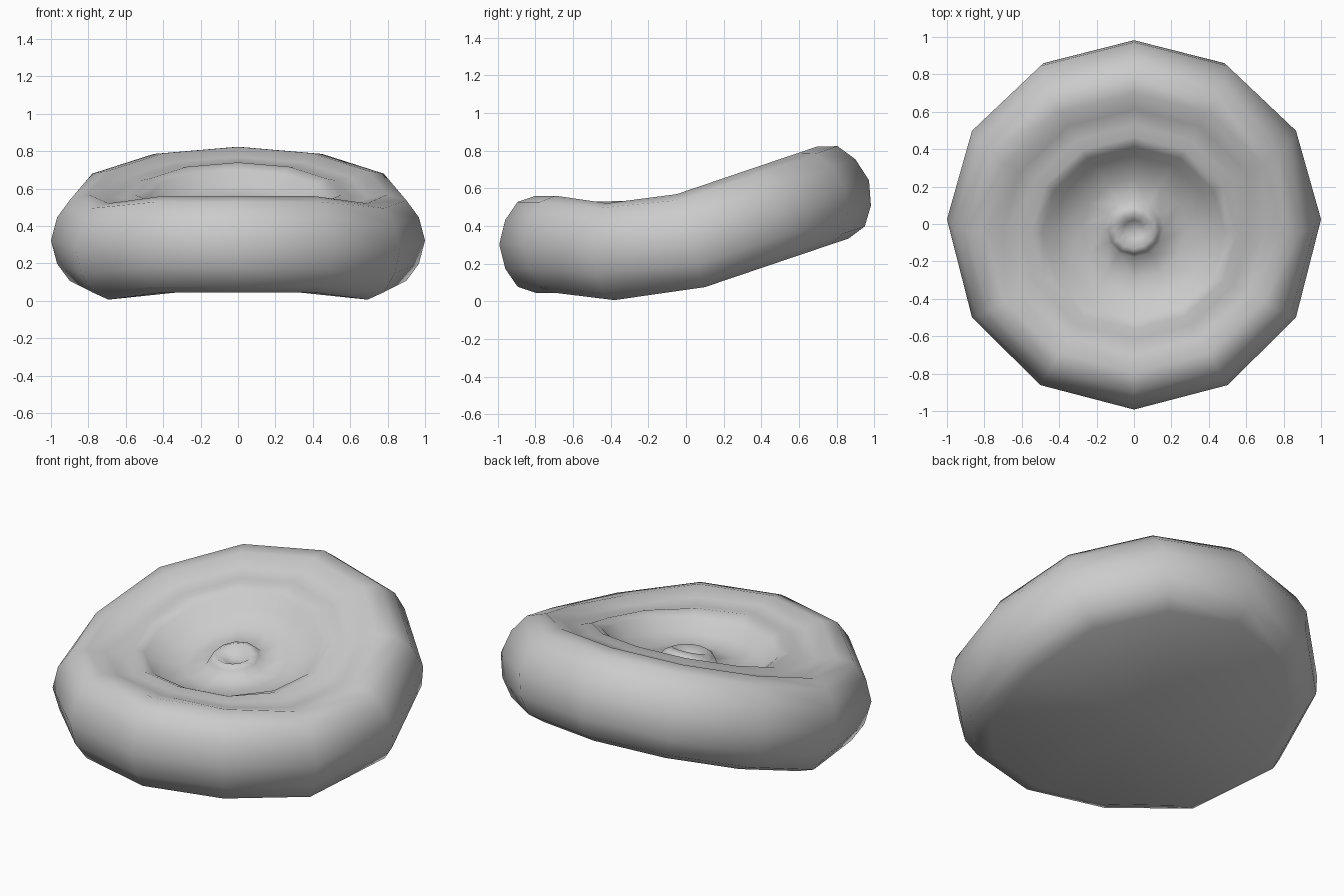
import bpy, bmesh, math

if "Cube" in bpy.data.objects:
    bpy.data.objects.remove(bpy.data.objects["Cube"])

SIDES = 12
# Cross-section (radius, height from mid plane): top centre dimple to underside
PROFILE = [(0.055, 0.185), (0.10, 0.215), (0.135, 0.195), (0.16, 0.155), (0.28, 0.15),
           (0.42, 0.175), (0.49, 0.235), (0.55, 0.255), (0.61, 0.235), (0.70, 0.235),
           (0.80, 0.258), (0.90, 0.225), (0.967, 0.13), (1.0, 0.0),
           (0.967, -0.13), (0.90, -0.225), (0.80, -0.258)]

# Bend of the mid plane: (distance, y, z, tilt in degrees)
BEND = [(-1.0, -0.992, 0.303, 0), (-0.69, -0.69, 0.303, 0), (-0.40, -0.40, 0.264, 4.3),
        (0.0, 0.025, 0.3225, 17), (0.15, 0.167, 0.371, 18.7), (1.0, 0.972, 0.643, 18.7)]


def bend(x, s, h):
    s = max(-1.0, min(1.0, s))
    for a, b in zip(BEND, BEND[1:]):
        if s <= b[0] + 1e-9:
            t = (s - a[0]) / (b[0] - a[0])
            y, z, tilt = [p + (q - p) * t for p, q in zip(a[1:], b[1:])]
            tilt = math.radians(tilt)
            return (x, y - h * math.sin(tilt), z + h * math.cos(tilt))


# Bent round cushion
bm = bmesh.new()
rings = []
for r, h in PROFILE:
    angles = [2 * math.pi * i / SIDES for i in range(SIDES)]
    rings.append([bm.verts.new(bend(r * math.cos(a), r * math.sin(a), h)) for a in angles])
top = bm.verts.new(bend(0, 0, 0.175))
bottom = bm.verts.new(bend(0, 0, -0.255))
for i in range(SIDES):
    j = (i + 1) % SIDES
    bm.faces.new((top, rings[0][i], rings[0][j]))
    bm.faces.new((bottom, rings[-1][j], rings[-1][i]))
    for a, b in zip(rings, rings[1:]):
        bm.faces.new((a[i], b[i], b[j], a[j]))
bmesh.ops.recalc_face_normals(bm, faces=bm.faces)
for f in bm.faces:
    f.smooth = True
mesh = bpy.data.meshes.new("bent_cushion")
bm.to_mesh(mesh)
bm.free()
obj = bpy.data.objects.new("bent_cushion", mesh)
bpy.context.collection.objects.link(obj)
